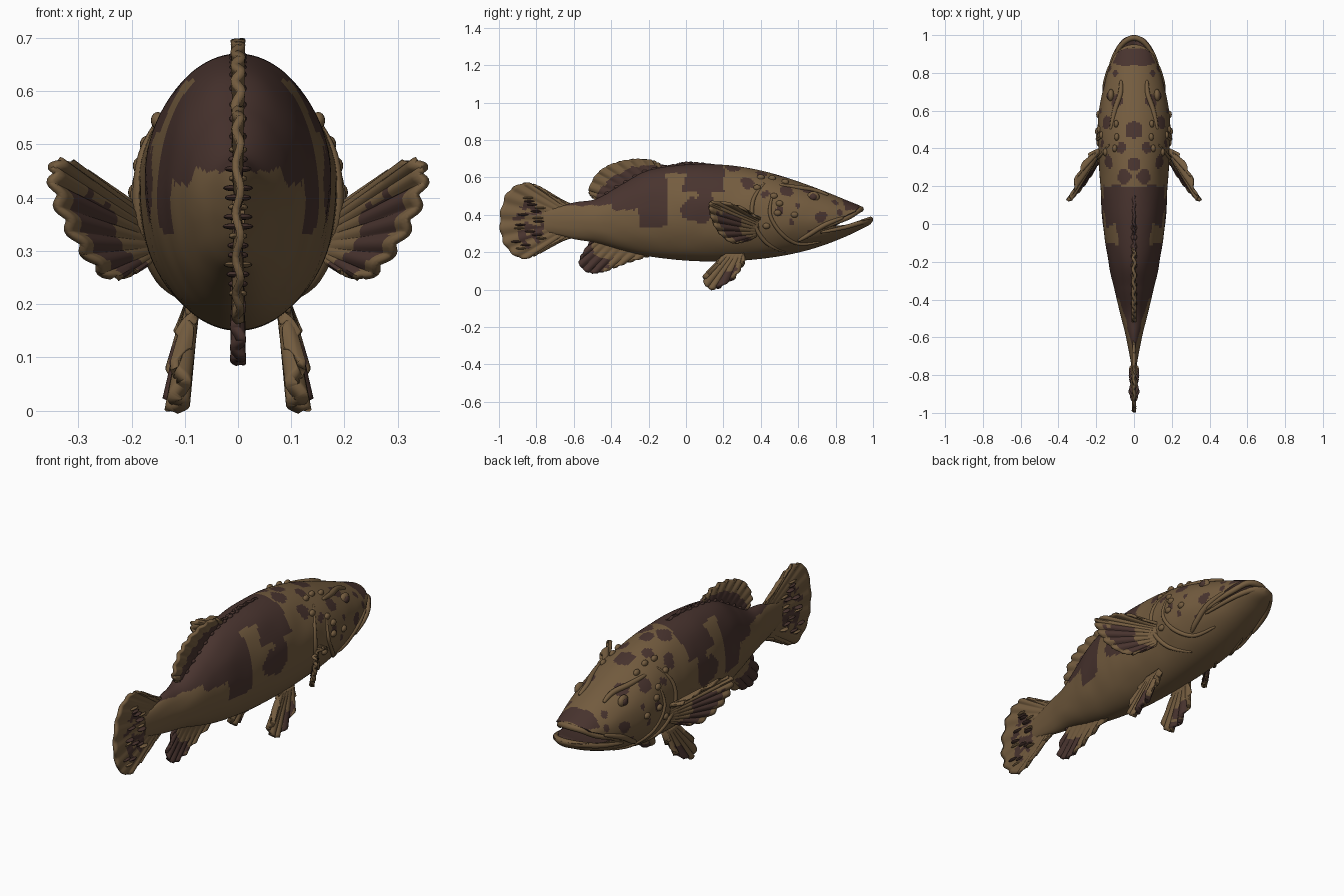
import bpy, bmesh, math, random
from mathutils import Vector, noise

random.seed(4)
cube = bpy.data.objects.get("Cube")
if cube:
    bpy.data.objects.remove(cube, do_unlink=True)


def material(name, rgb):
    m = bpy.data.materials.new(name)
    m.use_nodes = True
    col = (*rgb, 1)
    m.diffuse_color = col
    m.node_tree.nodes["Principled BSDF"].inputs["Base Color"].default_value = col
    return m


TAN = material("tan skin", (0.175, 0.108, 0.05))
DARK = material("dark brown skin", (0.066, 0.034, 0.028))


def smooth(points, n):
    """Sample a smooth line through the points n+1 times."""
    p = [Vector(q) for q in points]
    p = [p[0]] + p + [p[-1]]
    out = []
    for i in range(n + 1):
        u = i / n * (len(p) - 3)
        k = min(int(u), len(p) - 4)
        t = u - k
        a, b, c, d = p[k:k + 4]
        out.append(b + (c - a) * (t / 2) + (a * 2 - b * 5 + c * 4 - d) * (t * t / 2)
                   + (b * 3 - a - c * 3 + d) * (t ** 3 / 2))
    return out


def finish(bm, name, mirror=False):
    bmesh.ops.recalc_face_normals(bm, faces=bm.faces)
    me = bpy.data.meshes.new(name)
    bm.to_mesh(me)
    bm.free()
    me.materials.append(TAN)
    me.materials.append(DARK)
    ob = bpy.data.objects.new(name, me)
    bpy.context.collection.objects.link(ob)
    select(ob)
    bpy.ops.object.shade_smooth_by_angle(angle=math.radians(50))
    if mirror:
        ob.modifiers.new("Mirror", "MIRROR").use_mirror_merge = False
    return ob


def select(ob):
    bpy.ops.object.select_all(action="DESELECT")
    ob.select_set(True)
    bpy.context.view_layer.objects.active = ob


# Body outline: length position, top, bottom, half width
PROFILE = smooth([
    (-0.76, 0.42, 0.31, 0.012), (-0.6, 0.465, 0.27, 0.042), (-0.48, 0.485, 0.25, 0.072),
    (-0.34, 0.565, 0.21, 0.105), (-0.2, 0.638, 0.178, 0.136), (0, 0.668, 0.155, 0.165),
    (0.2, 0.667, 0.15, 0.178), (0.36, 0.645, 0.16, 0.187), (0.5, 0.61, 0.178, 0.194),
    (0.63, 0.567, 0.205, 0.18), (0.75, 0.522, 0.242, 0.155), (0.86, 0.477, 0.286, 0.122),
    (0.93, 0.448, 0.32, 0.097), (0.98, 0.418, 0.345, 0.058), (1.0, 0.386, 0.368, 0.008)], 220)


def surface_x(y, z):
    _, top, low, w = min(PROFILE, key=lambda r: abs(r[0] - y))
    h = (z - (top + low) / 2) / ((top - low) / 2)
    return w * math.sqrt(max(0, 1 - h * h))


# Round spots on head and shoulders: position, height, radius
SPOTS = [(Vector((surface_x(y, z), y, z)), r) for y, z, r in [
    (0.5, 0.62, 0.052), (0.4, 0.62, 0.03), (0.32, 0.66, 0.035), (0.25, 0.65, 0.04),
    (0.65, 0.535, 0.036), (0.54, 0.53, 0.035), (0.72, 0.39, 0.032), (0.5, 0.42, 0.026),
    (0.79, 0.47, 0.024), (0.6, 0.45, 0.018), (0.43, 0.51, 0.022), (0.33, 0.57, 0.036),
    (0.57, 0.36, 0.018), (0.82, 0.41, 0.02), (0.66, 0.31, 0.016), (0.09, 0.42, 0.062),
    (0.03, 0.43, 0.06), (0.1, 0.47, 0.05)]]
# Lower edge of the dark saddle along the back
SADDLE = [(-0.4, 0.45), (-0.25, 0.425), (-0.1, 0.335), (-0.01, 0.615), (0.2, 0.52)]


def is_dark(c):
    p = Vector((abs(c.x), c.y, c.z))
    p += noise.noise_vector(p * 14) * 0.016
    if p.y < 0.2:
        edge = next(z for y, z in SADDLE if p.y <= y)
        if p.z > edge:
            return True
    if 0.85 < p.y < 0.925 and p.z > 0.425:
        return True
    return any((p - s).length < r for s, r in SPOTS)


# Body
bm = bmesh.new()
SIDES = 112
rings = []
for y, top, low, w in PROFILE:
    ring = []
    for k in range(SIDES):
        a = 2 * math.pi * k / SIDES
        lump = 1 + 0.025 * noise.noise(Vector((abs(math.cos(a)) * 2, y * 9, math.sin(a) * 2)))
        ring.append(bm.verts.new((w * lump * math.cos(a), y,
                                  (top + low) / 2 + (top - low) / 2 * math.sin(a))))
    rings.append(ring)
for r, s in zip(rings, rings[1:]):
    for k in range(SIDES):
        j = (k + 1) % SIDES
        f = bm.faces.new((r[k], r[j], s[j], s[k]))
        f.material_index = int(is_dark(f.calc_center_median()))
bm.faces.new(rings[0])
bm.faces.new(rings[-1])
body = finish(bm, "body")

# Mouth opening, curved back towards the cheeks
bm = bmesh.new()
wedge = [(1.15, 0.56), (0.94, 0.46), (0.925, 0.415), (0.86, 0.375), (0.79, 0.335),
         (0.88, 0.345), (1.01, 0.383), (1.15, 0.41)]
slices = []
for i in range(-10, 11):
    x = i * 0.025
    slices.append([bm.verts.new((x, y - 2.5 * x * x, z)) for y, z in wedge])
for r, s in zip(slices, slices[1:]):
    for k in range(len(wedge)):
        j = (k + 1) % len(wedge)
        bm.faces.new((r[k], r[j], s[j], s[k]))
bm.faces.new(slices[0])
bm.faces.new(slices[-1])
for f in bm.faces:
    f.material_index = 1
cutter = finish(bm, "mouth_cutter")
cutter.hide_render = True
cut = body.modifiers.new("Mouth", "BOOLEAN")
cut.operation = "DIFFERENCE"
cut.solver = "EXACT"
cut.object = cutter
select(body)
bpy.ops.object.modifier_apply(modifier="Mouth")
bpy.data.objects.remove(cutter, do_unlink=True)


def tube(name, points, radius, mirror=False, mat=TAN):
    cu = bpy.data.curves.new(name, "CURVE")
    cu.dimensions = "3D"
    cu.bevel_depth = radius
    cu.bevel_resolution = 3
    cu.use_fill_caps = True
    pts = smooth(points, 40)
    sp = cu.splines.new("POLY")
    sp.points.add(len(pts) - 1)
    for i, (q, v) in enumerate(zip(sp.points, pts)):
        q.co = (*v, 1)
        q.radius = 0.3 + 0.7 * math.sin(math.pi * i / 40) ** 0.5 if 0 < i < 40 else 0.3
    cu.materials.append(mat)
    ob = bpy.data.objects.new(name, cu)
    bpy.context.collection.objects.link(ob)
    select(ob)
    bpy.ops.object.convert(target="MESH")
    bpy.ops.object.shade_smooth_by_angle(angle=math.radians(60))
    if mirror:
        ob.modifiers.new("Mirror", "MIRROR").use_mirror_merge = False


def both_sides(half):
    return [(-x, y, z) for x, y, z in reversed(half[1:])] + half


# Lips and head ridges
tube("upper_lip", both_sides([(0, 0.935, 0.43), (0.055, 0.92, 0.422), (0.098, 0.87, 0.388),
                              (0.13, 0.8, 0.358), (0.152, 0.72, 0.325)]), 0.016)
tube("lower_lip", both_sides([(0, 0.986, 0.375), (0.05, 0.965, 0.368), (0.09, 0.915, 0.352),
                              (0.122, 0.84, 0.33), (0.15, 0.72, 0.305)]), 0.015)
for name, line, r in [
        ("jaw_plate", [(0.84, 0.385), (0.74, 0.345), (0.65, 0.29), (0.6, 0.26)], 0.014),
        ("cheek_ridge", [(0.46, 0.5), (0.45, 0.4), (0.51, 0.3), (0.6, 0.245), (0.72, 0.255)], 0.011),
        ("gill_edge", [(0.42, 0.57), (0.36, 0.48), (0.36, 0.36), (0.43, 0.25), (0.53, 0.2)], 0.012),
        ("brow_ridge", [(0.76, 0.505), (0.69, 0.53), (0.6, 0.545), (0.5, 0.56)], 0.014)]:
    tube(name, [(surface_x(y, z), y, z) for y, z in line], r, True)


def blob(name, centre, size, dark=0, mirror=True):
    bm = bmesh.new()
    bmesh.ops.create_uvsphere(bm, u_segments=16, v_segments=10, radius=1)
    for v in bm.verts:
        v.co = Vector(a * b for a, b in zip(v.co, size)) + Vector(centre)
    for f in bm.faces:
        f.material_index = dark
    finish(bm, name, mirror)


# Eyes and skin bumps
blob("eye_socket", (surface_x(0.68, 0.495) - 0.004, 0.68, 0.495), (0.018, 0.034, 0.03))
blob("eye", (surface_x(0.68, 0.495) + 0.006, 0.68, 0.495), (0.013, 0.021, 0.019), 1)
for y, z in [(0.53, 0.575), (0.46, 0.595), (0.4, 0.6), (0.47, 0.5), (0.5, 0.46), (0.49, 0.41),
             (0.43, 0.34), (0.58, 0.4), (0.38, 0.545)]:
    blob("skin_bump", (surface_x(y, z), y, z), (0.013, 0.02, 0.016))


def fin(name, base, tip, thick, rays, ruffle, axis, rule, mirror=False):
    """Ribbed plate between a base line and a tip line."""
    cols, rows = 96, 16
    bm = bmesh.new()
    grid = []
    for i, (a, b) in enumerate(zip(smooth(base, cols), smooth(tip, cols))):
        wave = math.cos(2 * math.pi * rays * i / cols)
        column = []
        for j in range(rows + 1):
            s = j / rows
            p = a.lerp(b, s * (1 + 0.012 * wave))
            column.append(bm.verts.new(p + Vector(axis) * (ruffle * wave * s)))
        grid.append(column)
    for i in range(cols):
        for j in range(rows):
            f = bm.faces.new((grid[i][j], grid[i + 1][j], grid[i + 1][j + 1], grid[i][j + 1]))
            q = f.calc_center_median()
            wob = 0.12 * noise.noise(q * 25)
            f.material_index = int(rule((i + 0.5) / cols + wob, (j + 0.5) / rows + wob))
    ob = finish(bm, name, mirror)
    sol = ob.modifiers.new("Thickness", "SOLIDIFY")
    sol.thickness = thick
    sol.offset = 0


def flat(pts):
    return [(0, y, z) for y, z in pts]


# Fins along the middle
X = (1, 0, 0)
fin("tail_fin", flat([(-0.6, 0.45), (-0.64, 0.4), (-0.64, 0.34), (-0.6, 0.28)]),
    flat([(-0.68, 0.475), (-0.78, 0.545), (-0.87, 0.568), (-0.96, 0.51), (-0.995, 0.37),
          (-0.97, 0.24), (-0.88, 0.167), (-0.77, 0.205), (-0.68, 0.27)]),
    0.014, 13, 0.005, X, lambda t, s: s > 0.35 and s < 0.75 and (0.4 < t < 0.47 or 0.56 < t < 0.66))
fin("rear_dorsal_fin", flat([(-0.46, 0.47), (-0.34, 0.54), (-0.22, 0.61), (-0.1, 0.64)]),
    flat([(-0.5, 0.495), (-0.52, 0.535), (-0.48, 0.615), (-0.41, 0.665), (-0.3, 0.695),
          (-0.19, 0.692), (-0.13, 0.66)]),
    0.016, 10, 0.006, X, lambda t, s: s < 0.55)
fin("front_dorsal_ridge", flat([(-0.16, 0.63), (0, 0.65), (0.15, 0.65)]),
    flat([(-0.16, 0.672), (-0.08, 0.664), (0, 0.681), (0.15, 0.671)]),
    0.014, 8, 0.003, X, lambda t, s: True)
fin("anal_fin", flat([(-0.48, 0.27), (-0.35, 0.24), (-0.18, 0.2)]),
    flat([(-0.51, 0.255), (-0.57, 0.15), (-0.53, 0.095), (-0.45, 0.095), (-0.33, 0.14),
          (-0.2, 0.18)]),
    0.018, 8, 0.006, X, lambda t, s: s > 0.45 and t < 0.62)

# Paired fins
fin("pectoral_fin", [(0.165, 0.41, 0.375), (0.17, 0.39, 0.33), (0.165, 0.37, 0.28)],
    [(0.235, 0.37, 0.39), (0.295, 0.27, 0.45), (0.333, 0.14, 0.47), (0.348, 0.125, 0.44),
     (0.33, 0.14, 0.37), (0.29, 0.18, 0.3), (0.24, 0.25, 0.25), (0.19, 0.33, 0.265)],
    0.014, 11, 0.006, (0.87, 0.45, -0.18),
    lambda t, s: 0.35 < s < 0.86 and t > 0.42, True)
fin("pelvic_fin", [(0.09, 0.31, 0.19), (0.088, 0.26, 0.19), (0.085, 0.21, 0.19)],
    [(0.105, 0.305, 0.145), (0.118, 0.25, 0.06), (0.12, 0.16, 0.008), (0.112, 0.115, 0.01),
     (0.11, 0.1, 0.065), (0.105, 0.18, 0.14)],
    0.028, 6, 0.008, X, lambda t, s: s > 0.55 and 0.2 < t < 0.42, True)

# Fleshy streaks on the tail and knobs along the back
for i in range(16):
    blob("tail_streak", (0.008, random.uniform(-0.92, -0.76), 0.22 + 0.018 * i),
         (random.uniform(0.008, 0.022), 0.028, 0.006), i % 3 > 0)
for i in range(9):
    y = -0.42 + 0.05 * i
    blob("back_knob", (0.006, y, min(PROFILE, key=lambda r: abs(r[0] - y))[1]),
         (0.01, 0.016, 0.009), 1)
